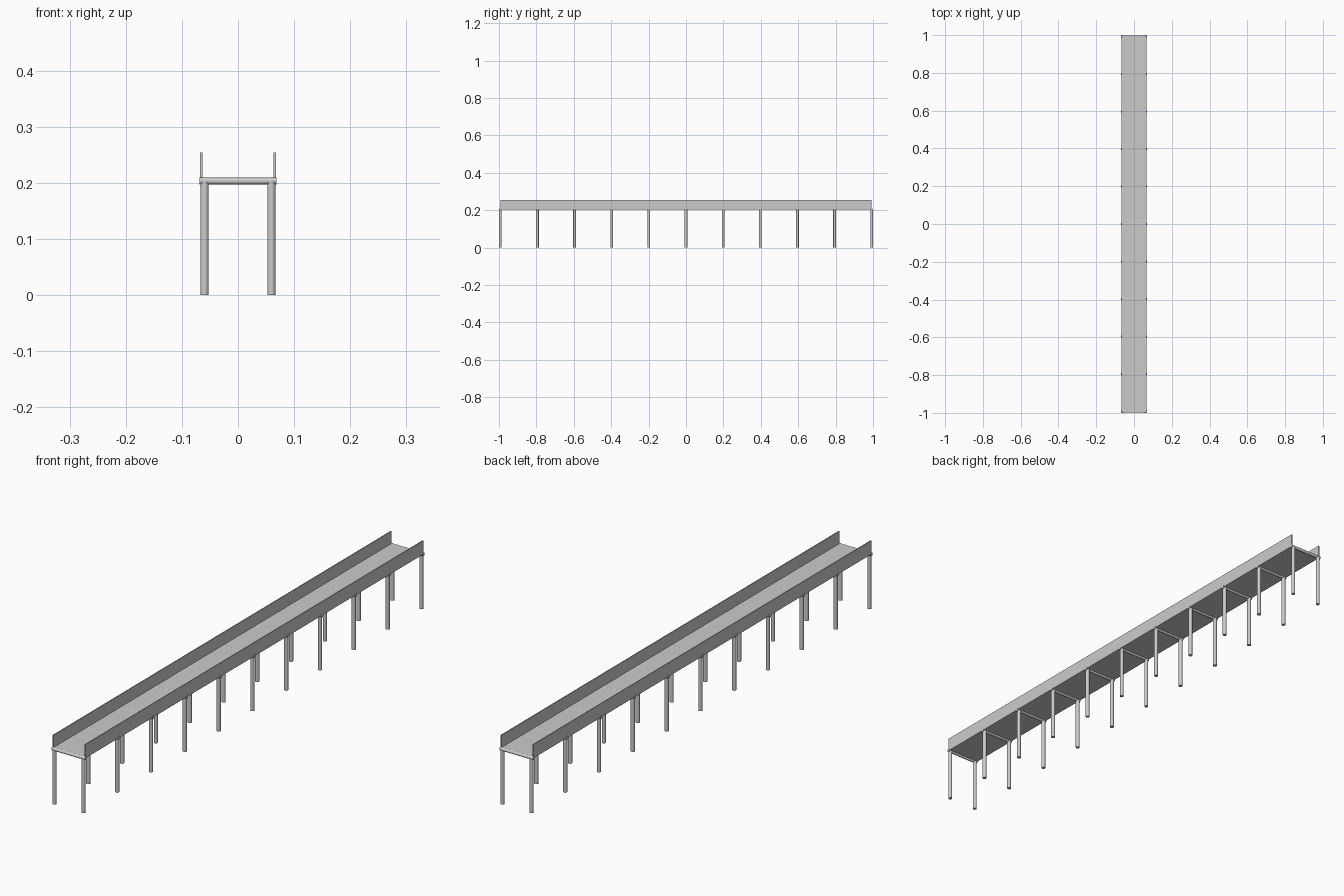
import bpy
import math

cube = bpy.data.objects.get("Cube")
if cube:
    bpy.data.objects.remove(cube, do_unlink=True)

steel = bpy.data.materials.new("light_grey_steel")
steel.use_nodes = True
COLOUR = (0.6, 0.6, 0.6, 1)
steel.diffuse_color = COLOUR
steel.node_tree.nodes["Principled BSDF"].inputs["Base Color"].default_value = COLOUR

END = 0.993        # y of the first and last supports
SPANS = 10         # gaps between supports
DECK_LOW, DECK_TOP, WALL_TOP = 0.203, 0.208, 0.254


def box(name, low, high):
    centre = [(a + b) / 2 for a, b in zip(low, high)]
    bpy.ops.mesh.primitive_cube_add(size=1, location=centre)
    obj = bpy.context.object
    obj.name = name
    obj.scale = [b - a for a, b in zip(low, high)]
    bpy.ops.object.transform_apply(location=False, rotation=False, scale=True)
    obj.data.materials.append(steel)


def rod(name, radius, length, location, rotation=(0, 0, 0)):
    bpy.ops.mesh.primitive_cylinder_add(vertices=24, radius=radius, depth=length,
                                        location=location, rotation=rotation)
    obj = bpy.context.object
    obj.name = name
    obj.data.materials.append(steel)
    bpy.ops.object.shade_smooth_by_angle(angle=math.radians(35))


# Walkway deck and its two thin side walls
box("deck", (-0.066, -END, DECK_LOW), (0.066, END, DECK_TOP))
for side, x in (("right", -0.0655), ("left", 0.0655)):
    box(side + "_wall", (x - 0.0018, -END, DECK_LOW), (x + 0.0018, END, WALL_TOP))

# Supports: a round cross beam on two round legs
for i in range(SPANS + 1):
    y = -END + 2 * END * i / SPANS
    rod(f"cross_beam_{i}", 0.006, 0.138, (0, y, 0.203), (0, math.pi / 2, 0))
    for side, x in (("right", -0.0595), ("left", 0.0595)):
        rod(f"{side}_leg_{i}", 0.0073, 0.203, (x, y, 0.1015))
